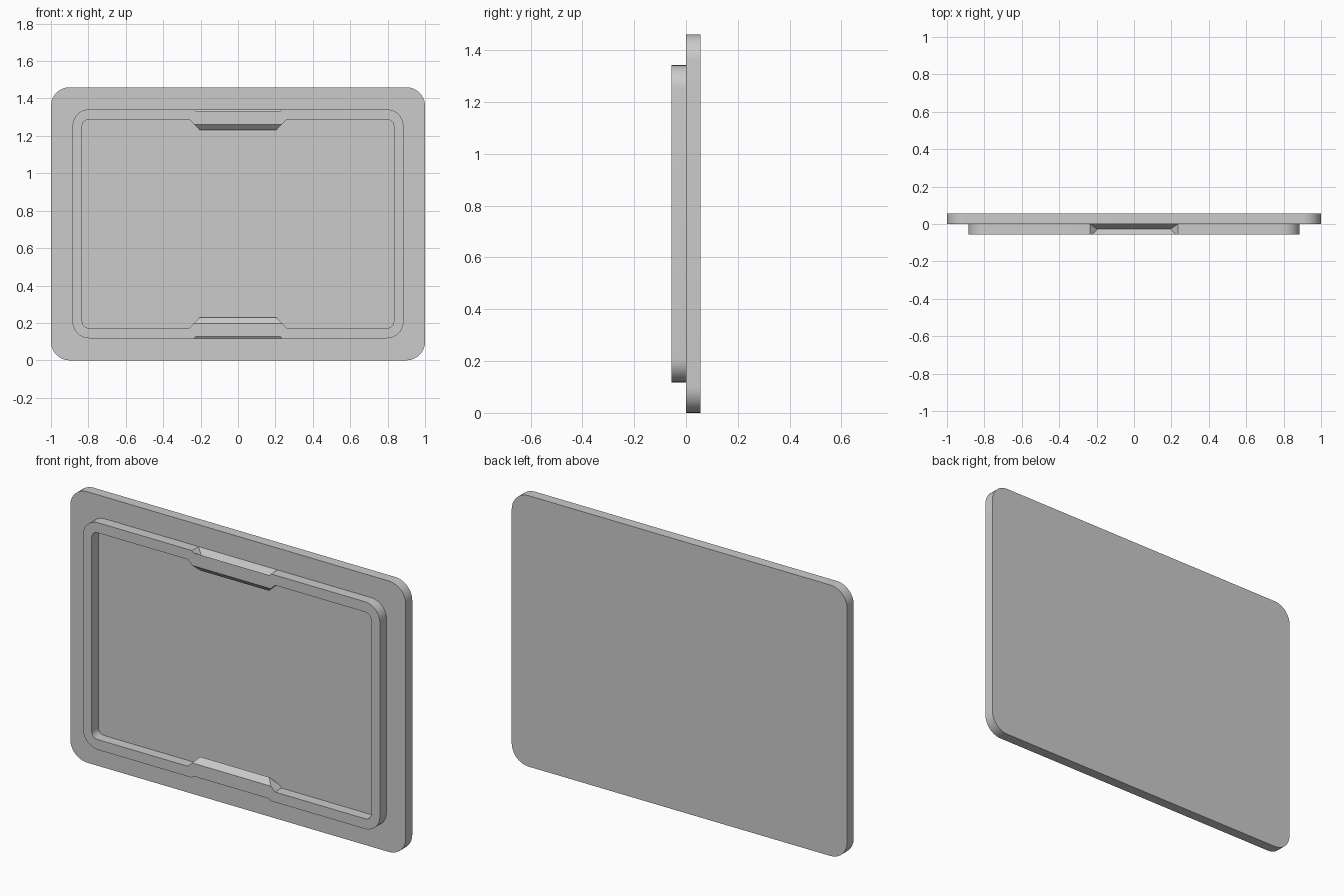
import bpy, bmesh
from math import sin, cos, pi

if "Cube" in bpy.data.objects:
    bpy.data.objects.remove(bpy.data.objects["Cube"])

THICK = 0.056      # depth of plate and of rim
MID_Z = 0.73       # centre height
CORNER_STEPS = 10

grey = bpy.data.materials.new("plain grey")
grey.use_nodes = True
colour = (0.6, 0.6, 0.6, 1)
grey.diffuse_color = colour
grey.node_tree.nodes["Principled BSDF"].inputs["Base Color"].default_value = colour


def outline(half_w, half_h, radius, notch_w=0.0, depth=0.0):
    """Rounded rectangle, optionally with a tapered dent in its top and bottom edges."""
    points = []
    for i, (sx, sz) in enumerate([(1, 1), (-1, 1), (-1, -1), (1, -1)]):
        cx, cz = sx * (half_w - radius), sz * (half_h - radius)
        for s in range(CORNER_STEPS + 1):
            a = (i + s / CORNER_STEPS) * pi / 2
            points.append((cx + radius * cos(a), cz + radius * sin(a)))
        if notch_w and i in (0, 2):
            inner = notch_w - depth
            for x, d in ((notch_w, 0), (inner, depth), (-inner, depth), (-notch_w, 0)):
                points.append((sx * x, sz * (half_h - d)))
    return points


def loop(bm, points, y):
    return [bm.verts.new((x, y, MID_Z + z)) for x, z in points]


def bridge(bm, a, b):
    n = len(a)
    for i in range(n):
        j = (i + 1) % n
        bm.faces.new((a[i], a[j], b[j], b[i]))


def finish(bm, name):
    bmesh.ops.remove_doubles(bm, verts=bm.verts, dist=0.0001)
    bmesh.ops.recalc_face_normals(bm, faces=bm.faces)
    mesh = bpy.data.meshes.new(name)
    bm.to_mesh(mesh)
    bm.free()
    mesh.materials.append(grey)
    obj = bpy.data.objects.new(name, mesh)
    bpy.context.collection.objects.link(obj)
    bpy.ops.object.select_all(action='DESELECT')
    obj.select_set(True)
    bpy.context.view_layer.objects.active = obj
    bpy.ops.object.shade_smooth_by_angle(angle=pi / 7)


# Back plate
bm = bmesh.new()
shape = outline(1.0, MID_Z, 0.1)
front, back = loop(bm, shape, 0), loop(bm, shape, THICK)
bridge(bm, front, back)
bm.faces.new(front)
bm.faces.new(back)
finish(bm, "back_plate")

# Raised rim: grooves on the outside, matching snap ridges on the inside
bm = bmesh.new()
# depth position, groove depth, ridge height
layers = [(0.01, 0, 0.015), (0, 0, 0.015), (-THICK / 2, 0.04, 0.055), (-THICK, 0.01, 0.025)]
outer = [loop(bm, outline(0.885, 0.612, 0.09, 0.235, g), y) for y, g, r in layers]
inner = [loop(bm, outline(0.833, 0.557, 0.035, 0.26, r), y) for y, g, r in layers]
section = outer + inner[::-1]
for k, ring in enumerate(section):
    bridge(bm, ring, section[(k + 1) % len(section)])
finish(bm, "raised_rim")
